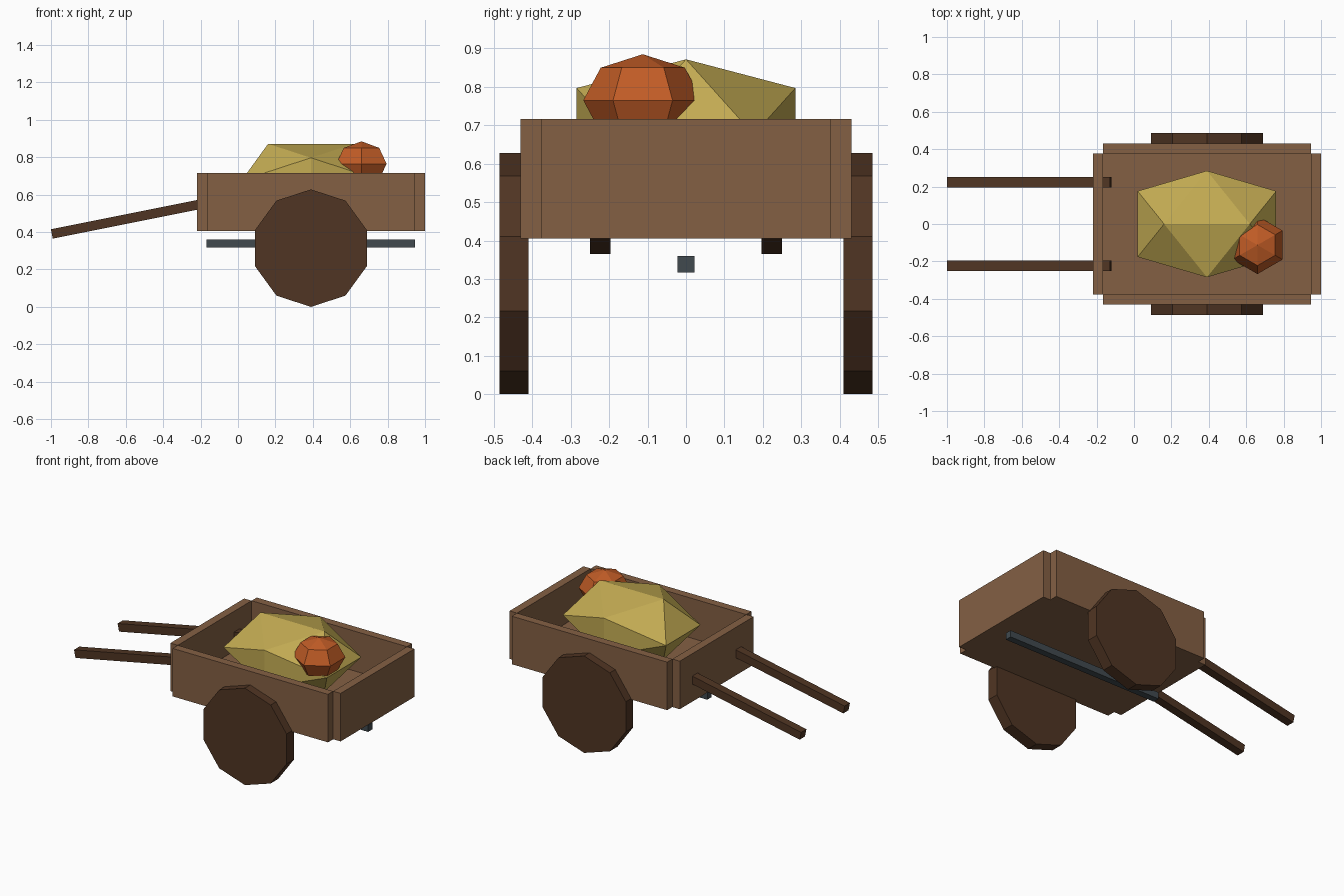
import bpy
import bmesh
from math import sin, cos, pi, atan
from mathutils import Matrix, Vector

cube = bpy.data.objects.get("Cube")
if cube:
    bpy.data.objects.remove(cube, do_unlink=True)


def material(name, r, g, b):
    """Flat material from an sRGB colour."""
    linear = [((c / 255 + 0.055) / 1.055) ** 2.4 for c in (r, g, b)] + [1.0]
    mat = bpy.data.materials.new(name)
    mat.use_nodes = True
    mat.diffuse_color = linear
    bsdf = next(n for n in mat.node_tree.nodes if n.type == 'BSDF_PRINCIPLED')
    bsdf.inputs["Base Color"].default_value = linear
    bsdf.inputs["Roughness"].default_value = 0.9
    return mat


plank_wood = material("plank wood", 132, 96, 68)
dark_wood = material("dark wood", 80, 53, 35)
iron = material("slate iron", 65, 74, 79)
straw = material("straw", 196, 172, 83)
pumpkin_skin = material("pumpkin orange", 193, 92, 38)


def finish(name, bm, mat):
    mesh = bpy.data.meshes.new(name)
    bmesh.ops.recalc_face_normals(bm, faces=bm.faces)
    bm.to_mesh(mesh)
    bm.free()
    mesh.materials.append(mat)
    obj = bpy.data.objects.new(name, mesh)
    bpy.context.collection.objects.link(obj)
    return obj


def box(name, centre, size, mat, tilt=0.0):
    """Box, optionally tilted in the x-z plane."""
    bm = bmesh.new()
    bmesh.ops.create_cube(bm, size=1, matrix=Matrix.Diagonal((*size, 1)))
    obj = finish(name, bm, mat)
    obj.location = centre
    obj.rotation_euler.y = -tilt
    return obj


def hull(name, points, mat):
    """Convex solid around points, with flat regions merged."""
    bm = bmesh.new()
    for p in points:
        bm.verts.new(p)
    bmesh.ops.convex_hull(bm, input=bm.verts)
    bmesh.ops.dissolve_limit(bm, angle_limit=0.01, verts=bm.verts, edges=bm.edges)
    return finish(name, bm, mat)


# Cart box
mid_x = 0.39
wall = 0.053
inner_x, inner_y = 0.557, 0.378
low, high = 0.405, 0.716
mid_z, height = (low + high) / 2, high - low
box("cart_floor", (mid_x, 0, low + wall / 2), (2 * inner_x, 2 * inner_y, wall), plank_wood)
for side, word in ((1, "left"), (-1, "right")):
    box(word + "_side_panel", (mid_x, side * (inner_y + wall / 2), mid_z),
        (2 * inner_x, wall, height), plank_wood)
    box(word + "_end_panel", (mid_x + side * (inner_x + wall / 2), 0, mid_z),
        (wall, 2 * inner_y, height), plank_wood)

# Ten-sided wheels and sloping handles
radius = 0.314
for side, word in ((1, "back"), (-1, "front")):
    rim = [(radius * sin(i * pi / 5), radius * cos(i * pi / 5)) for i in range(10)]
    hull(word + "_wheel", [(mid_x + x, side * y, radius + z)
                           for x, z in rim for y in (0.41, 0.486)], dark_wood)
    box(word + "_handle", (-0.56, side * 0.223, 0.477), (0.888, 0.054, 0.051),
        dark_wood, tilt=atan(0.2))

# Bar beneath the cart
box("under_bar", (mid_x, 0, 0.338), (1.115, 0.043, 0.043), iron)

# Straw heap: a stretched icosahedron
phi = (1 + 5 ** 0.5) / 2
heap = []
for a in (-1, 1):
    for b in (-phi, phi):
        heap += [(a, 0, b), (0, b, a), (b, a, 0)]
hull("straw_heap", [(mid_x + 0.229 * x, 0.176 * y, 0.676 + 0.121 * z)
                    for x, y, z in heap], straw)

# Pumpkin: a squat six-sided ball
centre = Vector((0.66, -0.1125, 0.765))
ball = [Vector((0, 0, s * 0.12)) for s in (-1, 1)]
for lat in (-pi / 4, 0, pi / 4):
    for i in range(6):
        turn = pi / 6 + i * pi / 3
        ball.append(Vector((0.155 * cos(lat) * cos(turn),
                            0.155 * cos(lat) * sin(turn), 0.12 * sin(lat))))
hull("pumpkin", [centre + p for p in ball], pumpkin_skin)
